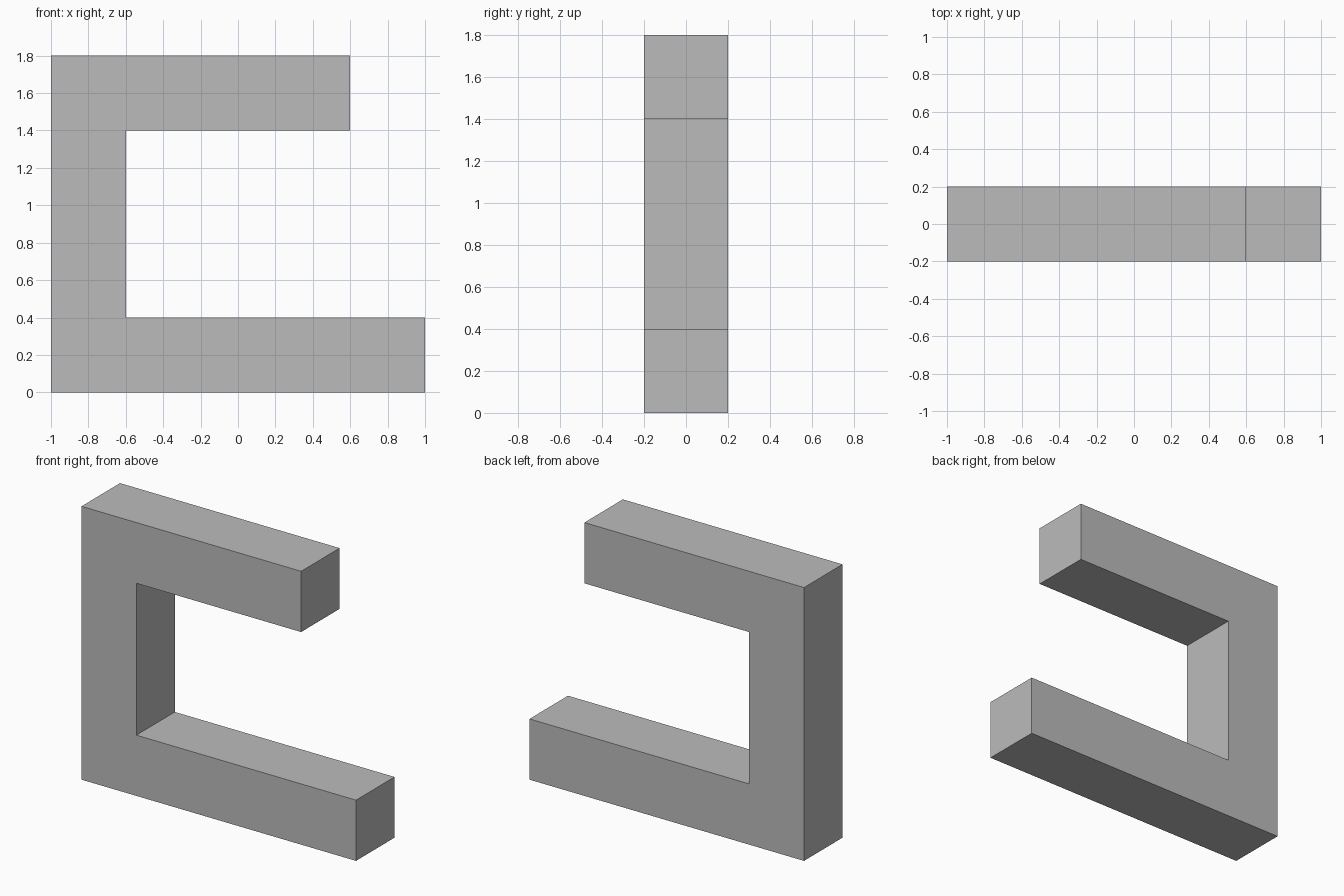
import bpy
import bmesh

default_cube = bpy.data.objects.get("Cube")
if default_cube:
    bpy.data.objects.remove(default_cube, do_unlink=True)

# Single plain grey material
grey = bpy.data.materials.new("plain grey")
grey.use_nodes = True
colour = (0.5, 0.5, 0.5, 1)
grey.diffuse_color = colour
grey.node_tree.nodes["Principled BSDF"].inputs["Base Color"].default_value = colour

# Bracket outline in x and z: long foot, upright, shorter top arm
BAR = 0.4
LEFT, FOOT_END, ARM_END, TOP = -1, 1, 0.6, 1.8
profile = [
    (LEFT, 0), (FOOT_END, 0), (FOOT_END, BAR), (LEFT + BAR, BAR),
    (LEFT + BAR, TOP - BAR), (ARM_END, TOP - BAR), (ARM_END, TOP), (LEFT, TOP),
]

# Extrude the outline through the bar's depth
bm = bmesh.new()
front = bm.faces.new([bm.verts.new((x, -BAR / 2, z)) for x, z in profile])
extruded = bmesh.ops.extrude_face_region(bm, geom=[front], use_keep_orig=True)
back_verts = [g for g in extruded["geom"] if isinstance(g, bmesh.types.BMVert)]
bmesh.ops.translate(bm, verts=back_verts, vec=(0, BAR, 0))
bmesh.ops.recalc_face_normals(bm, faces=bm.faces)

mesh = bpy.data.meshes.new("c_shaped_bracket")
bm.to_mesh(mesh)
bm.free()
mesh.materials.append(grey)
bracket = bpy.data.objects.new("c_shaped_bracket", mesh)
bpy.context.collection.objects.link(bracket)
